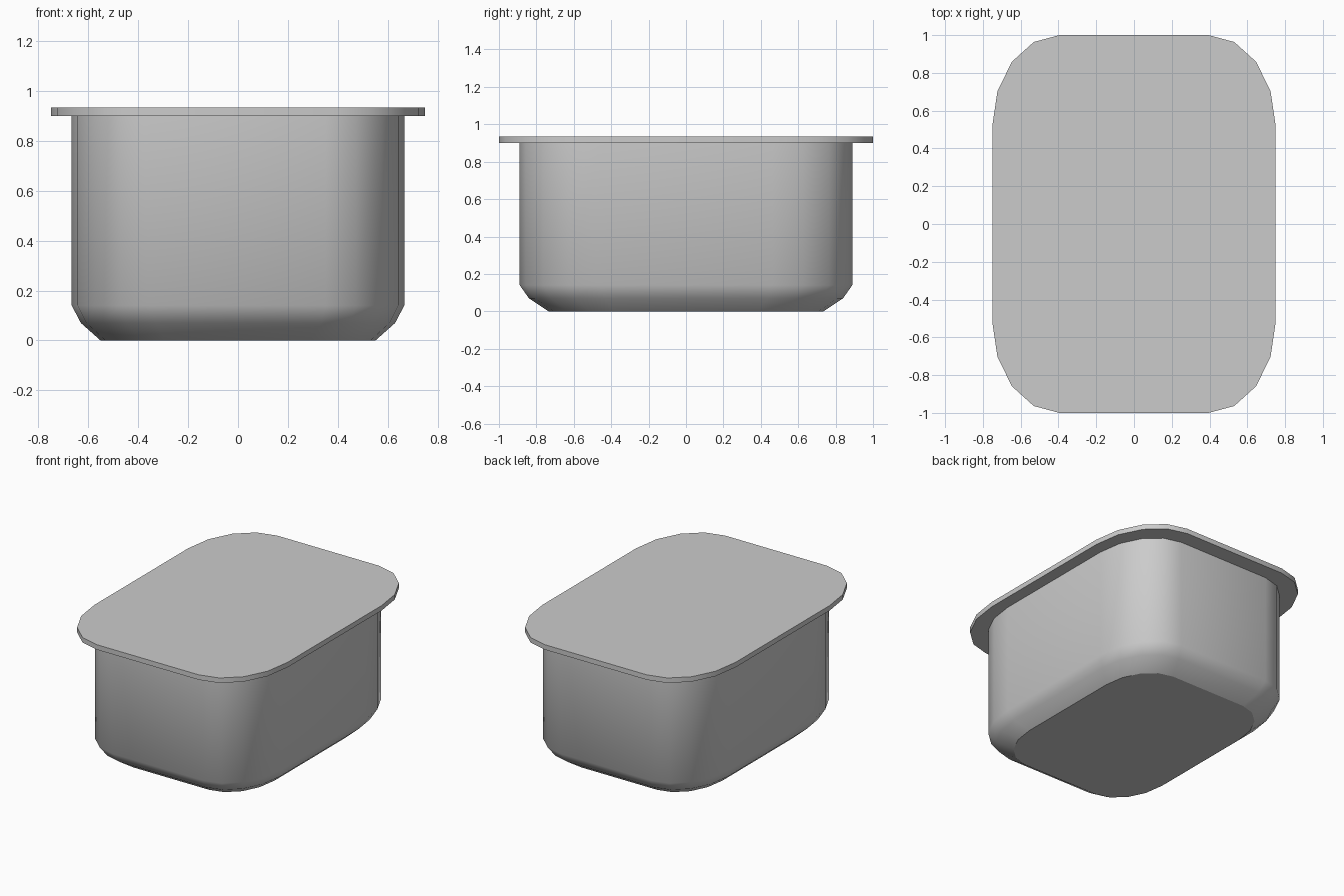
import bpy, bmesh
from math import cos, sin, pi

if "Cube" in bpy.data.objects:
    bpy.data.objects.remove(bpy.data.objects["Cube"])

SEGS = 4  # segments per rounded corner


def outline(scale):
    """Rounded rectangle with elliptical corners, counter-clockwise."""
    pts = []
    for q, (sx, sy) in enumerate([(1, 1), (-1, 1), (-1, -1), (1, -1)]):
        for i in range(SEGS + 1):
            a = q * pi / 2 + i * pi / 2 / SEGS
            pts.append(((sx * 0.395 + 0.355 * cos(a)) * scale,
                        (sy * 0.52 + 0.48 * sin(a)) * scale))
    return pts


def stack(name, rings):
    """Closed solid skinned through (scale, z) rings, sharp at both caps."""
    bm = bmesh.new()
    loops = [[bm.verts.new((x, y, z)) for x, y in outline(s)] for s, z in rings]
    n = len(loops[0])
    for low, high in zip(loops, loops[1:]):
        for i in range(n):
            j = (i + 1) % n
            bm.faces.new((low[i], low[j], high[j], high[i])).smooth = True
    for cap in (bm.faces.new(loops[0][::-1]), bm.faces.new(loops[-1])):
        for e in cap.edges:
            e.smooth = False
    mesh = bpy.data.meshes.new(name)
    bm.to_mesh(mesh)
    bm.free()
    obj = bpy.data.objects.new(name, mesh)
    bpy.context.collection.objects.link(obj)
    return obj


# Tub with a rounded bottom edge
stack("tub", [(0.735, 0.0), (0.84, 0.07), (0.889, 0.14), (0.889, 0.9)])
# Thin overhanging lid
stack("lid", [(1.0, 0.9), (1.0, 0.935)])
